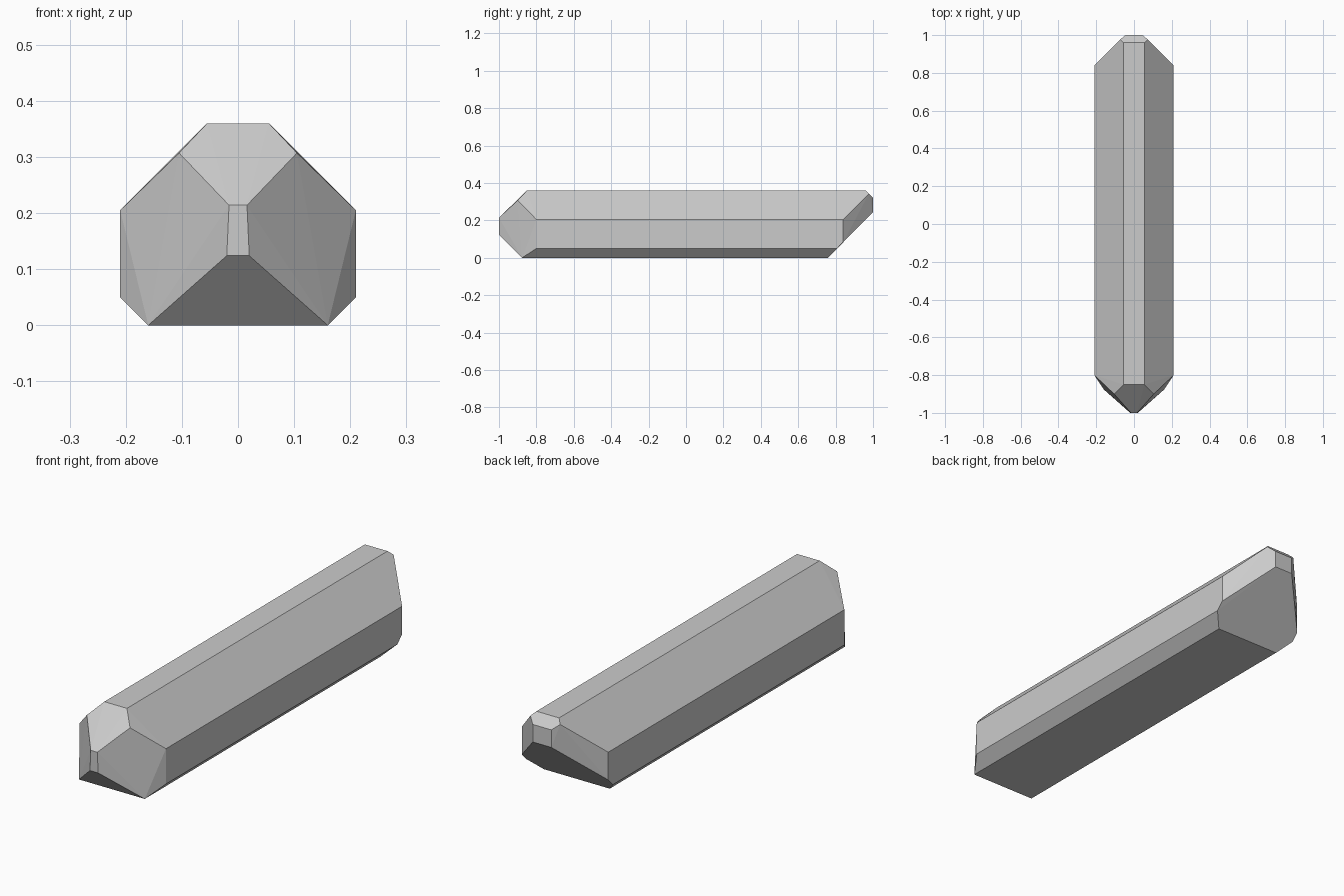
import bpy, bmesh, math

if "Cube" in bpy.data.objects:
    bpy.data.objects.remove(bpy.data.objects["Cube"])

# Right-hand corners of the faceted bar; mirrored across x = 0
front_end = [(0.055, -0.85, 0.36), (0.105, -0.90, 0.307), (0.21, -0.80, 0.205),
             (0.21, -0.80, 0.05), (0.16, -0.876, 0.0),
             (0.016, -1.0, 0.214), (0.02, -1.0, 0.124)]
back_end = [(0.055, 0.96, 0.36), (0.0725, 0.9775, 0.3425), (0.21, 0.84, 0.205),
            (0.21, 0.84, 0.083), (0.21, 0.808, 0.05), (0.16, 0.758, 0.0),
            (0.045, 1.0, 0.32), (0.045, 1.0, 0.243)]

bm = bmesh.new()
for x, y, z in front_end + back_end:
    for side in (-1, 1):
        bm.verts.new((side * x, y, z))

# Wrap the corners in flat facets, merging coplanar triangles
bmesh.ops.convex_hull(bm, input=bm.verts[:])
loose = [v for v in bm.verts if not v.link_faces]
bmesh.ops.delete(bm, geom=loose, context='VERTS')
bmesh.ops.dissolve_limit(bm, angle_limit=math.radians(0.5),
                         verts=bm.verts[:], edges=bm.edges[:])
bmesh.ops.recalc_face_normals(bm, faces=bm.faces[:])

mesh = bpy.data.meshes.new("faceted_bar")
bm.to_mesh(mesh)
bm.free()
bpy.context.collection.objects.link(bpy.data.objects.new("faceted_bar", mesh))
